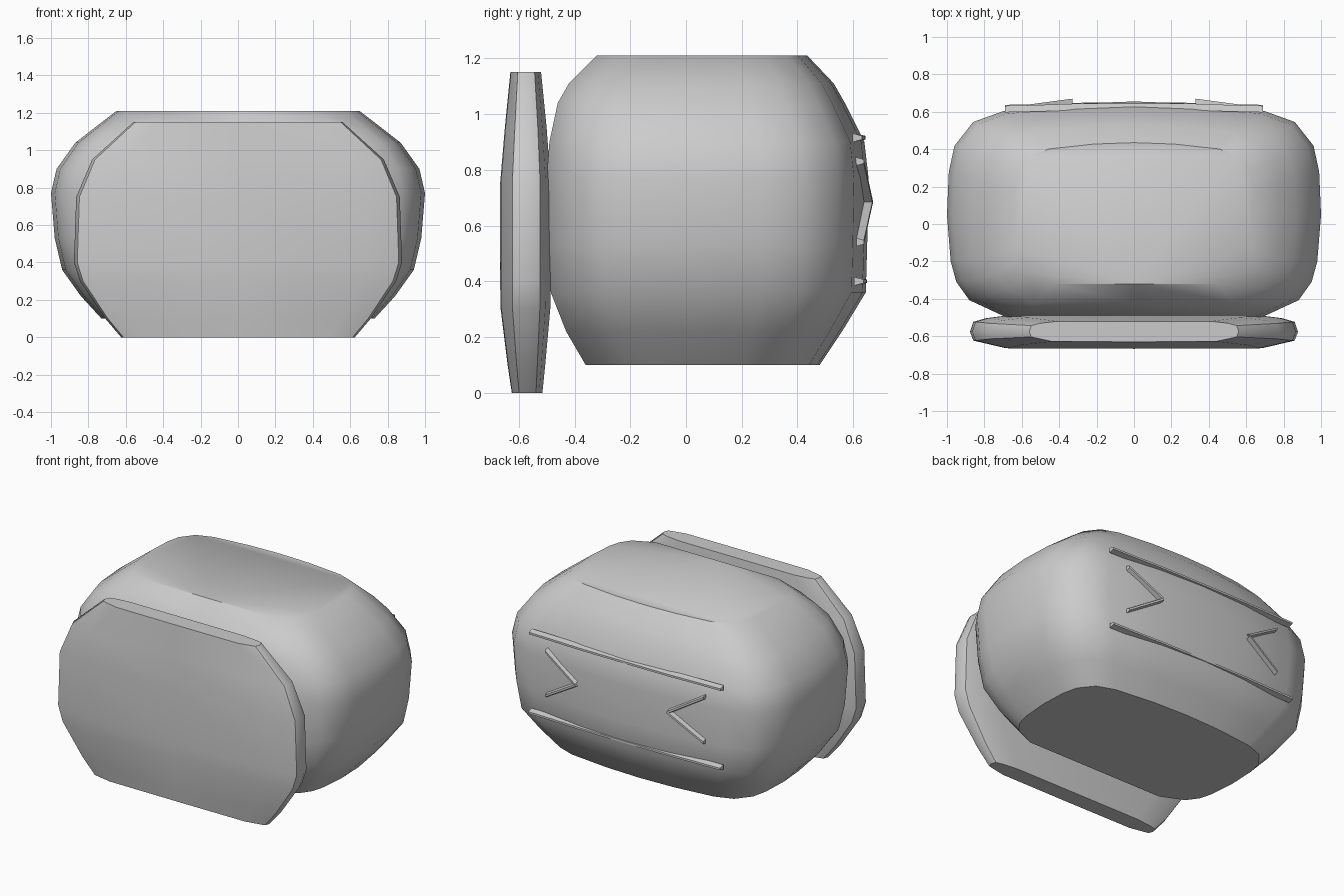
import bpy, bmesh

if "Cube" in bpy.data.objects:
    bpy.data.objects.remove(bpy.data.objects["Cube"])

def finish(name, bm, angle=0.7):
    bmesh.ops.recalc_face_normals(bm, faces=bm.faces)
    me = bpy.data.meshes.new(name)
    bm.to_mesh(me)
    bm.free()
    ob = bpy.data.objects.new(name, me)
    bpy.context.collection.objects.link(ob)
    bpy.ops.object.select_all(action='DESELECT')
    ob.select_set(True)
    bpy.context.view_layer.objects.active = ob
    bpy.ops.object.shade_smooth_by_angle(angle=angle)
    return ob

def loft(bm, rings):
    rows = [[bm.verts.new(p) for p in r] for r in rings]
    n = len(rows[0])
    for a, b in zip(rows, rows[1:]):
        for i in range(n):
            j = (i + 1) % n
            bm.faces.new((a[i], a[j], b[j], b[i]))
    bm.faces.new(rows[0][::-1])
    bm.faces.new(rows[-1])

def stacked(name, outline, levels):
    # outline: right half, back to front; levels: z, half width, y front, y back
    full = outline + [(-u, v) for u, v in reversed(outline) if u > 0]
    bm = bmesh.new()
    loft(bm, [[(u * w, (y0 + y1) / 2 + v * (y1 - y0) / 2, z) for u, v in full]
              for z, w, y0, y1 in levels])
    return finish(name, bm)

# rounded main body
body_outline = [(0, 1), (.33, .98), (.7, .91), (.86, .81), (.96, .59), (.99, .35),
                (1, -.05), (.98, -.48), (.95, -.67), (.88, -.84), (.68, -1), (0, -1)]
stacked("main_body", body_outline, [
    (.10, .73, -.36, .48), (.22, .84, -.43, .56), (.36, .94, -.485, .645),
    (.53, .98, -.495, .65), (.77, 1.0, -.50, .655), (.90, .97, -.49, .64),
    (1.04, .87, -.46, .57), (1.11, .78, -.42, .53), (1.21, .65, -.32, .435)])

# front plate
plate_outline = [(0, 1), (.73, 1), (.9, .8), (.98, .58), (1, 0), (.98, -.52),
                 (.78, -.97), (0, -1)]
stacked("front_plate", plate_outline, [
    (0, .625, -.625, -.515), (.10, .71, -.64, -.505), (.30, .845, -.665, -.487),
    (.40, .877, -.667, -.485), (.75, .865, -.667, -.485), (.95, .78, -.65, -.50),
    (1.15, .56, -.63, -.52)])

# raised trim on the back: bars swept along points
def bar(name, path, half_h, depth):
    bm = bmesh.new()
    loft(bm, [[(x, y - depth, z - half_h), (x, y, z - half_h * .4),
               (x, y, z + half_h * .4), (x, y - depth, z + half_h)] for x, y, z in path])
    return finish(name, bm, .5)

for name, z, dy in (("upper_back_strip", .915, 0), ("lower_back_strip", .40, .005)):
    half = [(.69, .632 + dy), (.52, .636 + dy), (.33, .643 + dy), (.15, .644 + dy)]
    path = [(x, y, z) for x, y in half] + [(-x, y, z) for x, y in reversed(half)]
    bar(name, path, .016, .035)

for side, s in (("right", 1), ("left", -1)):
    bar(side + "_back_chevron",
        [(s * .57, .638, .83), (s * .33, .67, .685), (s * .57, .638, .54)], .018, .04)
